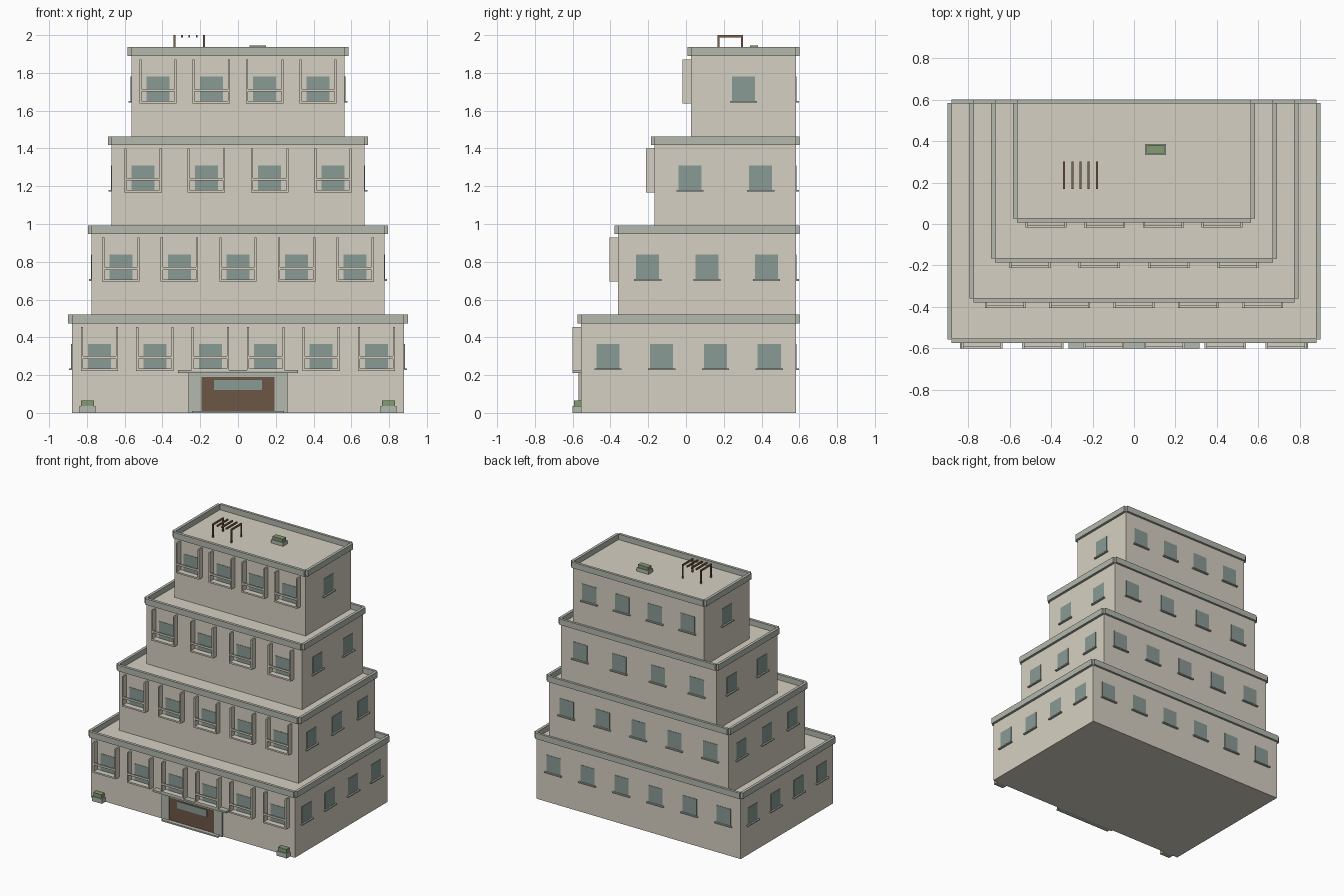
import bpy, bmesh
from mathutils import Matrix, Vector

if "Cube" in bpy.data.objects:
    bpy.data.objects.remove(bpy.data.objects["Cube"])


def material(name, rgb):
    m = bpy.data.materials.new(name)
    lin = [(c / 255 / 12.92) if c < 10 else ((c / 255 + 0.055) / 1.055) ** 2.4 for c in rgb]
    m.diffuse_color = (*lin, 1)
    m.use_nodes = True
    m.node_tree.nodes["Principled BSDF"].inputs["Base Color"].default_value = m.diffuse_color
    return m


WALL = material("plaster", (214, 208, 194))
TRIM = material("trim_stone", (180, 184, 173))
GLASS = material("window_glass", (138, 155, 150))
WOOD = material("dark_wood", (108, 86, 70))
BEAM = material("pergola_wood", (130, 102, 76))
LEAF = material("foliage", (132, 155, 116))


def boxes(name, mat, spans):
    """One object made of boxes, each given as (x0, x1, y0, y1, z0, z1)."""
    bm = bmesh.new()
    for x0, x1, y0, y1, z0, z1 in spans:
        mid = Vector(((x0 + x1) / 2, (y0 + y1) / 2, (z0 + z1) / 2))
        size = Matrix.Diagonal((abs(x1 - x0), abs(y1 - y0), abs(z1 - z0), 1))
        bmesh.ops.create_cube(bm, size=1, matrix=Matrix.Translation(mid) @ size)
    me = bpy.data.meshes.new(name)
    bm.to_mesh(me)
    bm.free()
    me.materials.append(mat)
    ob = bpy.data.objects.new(name, me)
    bpy.context.collection.objects.link(ob)
    return ob


def bays(a, b, n):
    return [a + (b - a) * (i + 0.5) / n for i in range(n)]


STEP, BACK = 0.472, 0.583
# half width, front y, number of front bays, number of side bays
TIERS = [(0.88, -0.556, 6, 4), (0.775, -0.36, 5, 3),
         (0.67, -0.167, 4, 2), (0.565, 0.026, 4, 1)]

for t, (w, front, n_front, n_side) in enumerate(TIERS):
    z = t * STEP
    top = z + STEP
    tag = f"tier_{t + 1}_"
    boxes(tag + "walls", WALL, [(-w, w, front, BACK, z, top + 0.005)])

    # parapet strips straddling the roof edge
    o, i, p0, p1 = 0.019, 0.003, top + 0.002, top + 0.048
    boxes(tag + "parapet", TRIM, [
        (-w, w, front - o, front + i, p0, p1),
        (-w, w, BACK - i, BACK + 0.017, p0, p1),
        (-w - o, -w + i, front, BACK, p0, p1),
        (w - i, w + o, front, BACK, p0, p1)])

    # windows on all sides, sills on the sides and back
    panes, sills = [], []
    g0, g1, s0, s1 = z + 0.23, z + 0.366, z + 0.227, z + 0.236
    for x in bays(-w, w, n_front):
        panes.append((x - 0.061, x + 0.061, front - 0.003, front + 0.01, g0, g1))
        panes.append((x - 0.061, x + 0.061, BACK - 0.01, BACK + 0.003, g0, g1))
        sills.append((x - 0.072, x + 0.072, BACK - 0.005, BACK + 0.015, s0, s1))
    for y in bays(front, BACK, n_side):
        for s in (-1, 1):
            panes.append((s * (w - 0.01), s * (w + 0.003), y - 0.061, y + 0.061, g0, g1))
            sills.append((s * (w - 0.005), s * (w + 0.015), y - 0.072, y + 0.072, s0, s1))
    boxes(tag + "windows", GLASS, panes)
    boxes(tag + "window_sills", TRIM, sills)

    # shallow balconies: side fins, floor slab and front rail
    parts, yf = [], front - 0.044
    for x in bays(-w, w, n_front):
        for s in (-1, 1):
            parts.append((x + s * 0.088, x + s * 0.099, yf, front + 0.003, z + 0.223, z + 0.456))
        parts.append((x - 0.09, x + 0.09, yf, front + 0.003, z + 0.223, z + 0.235))
        parts.append((x - 0.09, x + 0.09, yf, yf + 0.01, z + 0.285, z + 0.3))
    boxes(tag + "balconies", WALL, parts)

# entrance
F = TIERS[0][1]
boxes("entrance_surround", TRIM, [
    (-0.262, -0.194, F - 0.014, F + 0.01, 0, 0.212),
    (0.194, 0.262, F - 0.014, F + 0.01, 0, 0.212),
    (-0.194, 0.194, F - 0.014, F + 0.01, 0.19, 0.212)])
boxes("entrance_canopy", TRIM, [(-0.317, 0.317, -0.6, F + 0.01, 0.212, 0.226)])
boxes("entrance_step", TRIM, [(-0.243, 0.243, -0.595, F + 0.01, 0, 0.011)])
boxes("entrance_door", WOOD, [(-0.194, 0.194, F - 0.008, F + 0.01, 0.011, 0.19)])
boxes("door_glass", GLASS, [(-0.127, 0.127, F - 0.013, F, 0.122, 0.175)])

# planters beside the entrance
for side, x in (("left", -0.797), ("right", 0.797)):
    boxes(f"planter_{side}", TRIM, [(x - 0.043, x + 0.043, -0.6, F + 0.01, 0, 0.036)])
    boxes(f"planter_{side}_shrub", LEAF, [(x - 0.035, x + 0.035, -0.594, F + 0.01, 0.036, 0.066)])

# roof planter and pergola
R = 4 * STEP + 0.005
boxes("roof_planter", TRIM, [(0.053, 0.155, 0.333, 0.387, R, R + 0.028)])
boxes("roof_planter_shrub", LEAF, [(0.06, 0.148, 0.339, 0.381, R + 0.028, 1.944)])
h = 0.005
slats = [(x - h, x + h, 0.168, 0.301, 1.988, 2.0) for x in bays(-0.3565, -0.1595, 5)]
posts = [(x - h, x + h, y - h, y + h, R, 1.99)
         for x in (-0.3368, -0.1792) for y in (0.173, 0.296)]
boxes("pergola", BEAM, slats + posts)
